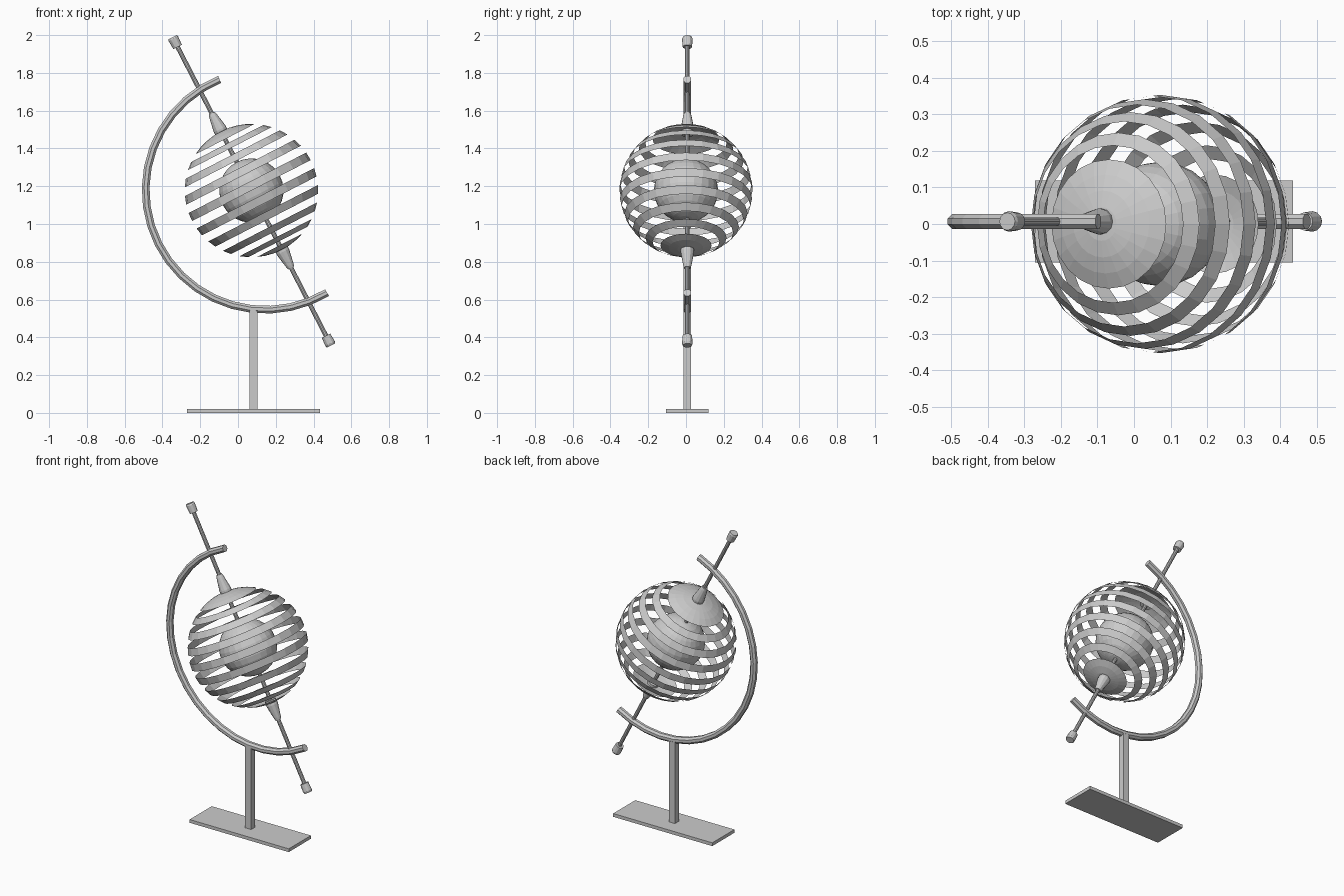
import bpy, math
from math import sin, cos, pi, radians
from mathutils import Matrix, Vector

if "Cube" in bpy.data.objects:
    bpy.data.objects.remove(bpy.data.objects["Cube"])

TILT = Matrix.Rotation(radians(-27.2), 4, 'Y')
CENTRE = Vector((0.071, 0, 1.177))
Y0 = 0.007            # stand and spindle sit very slightly behind the globe centre
R = 0.353


def make(name, verts, faces, matrix=Matrix.Identity(4)):
    me = bpy.data.meshes.new(name)
    me.from_pydata([matrix @ Vector(v) for v in verts], [], faces)
    me.update()
    ob = bpy.data.objects.new(name, me)
    bpy.context.collection.objects.link(ob)
    return ob


def lathe(name, profile, n, matrix):
    """Revolve (radius, height) points, ordered bottom to top, around local z."""
    verts = [(r * cos(2 * pi * i / n), r * sin(2 * pi * i / n), z)
             for r, z in profile for i in range(n)]
    faces = [(k * n + i, k * n + (i + 1) % n, (k + 1) * n + (i + 1) % n, (k + 1) * n + i)
             for k in range(len(profile) - 1) for i in range(n)]
    ob = make(name, verts, faces, matrix)
    me = ob.data
    import bmesh
    bm = bmesh.new()
    bm.from_mesh(me)
    bmesh.ops.remove_doubles(bm, verts=bm.verts, dist=1e-5)
    bm.to_mesh(me)
    bm.free()
    return ob


def box(name, lo, hi):
    bpy.ops.mesh.primitive_cube_add(size=1, location=[(a + b) / 2 for a, b in zip(lo, hi)])
    ob = bpy.context.object
    ob.name = name
    ob.scale = [b - a for a, b in zip(lo, hi)]
    return ob


def arc_profile(r, a0, a1, steps):
    """Sphere profile between two polar angles, bottom to top."""
    angs = [radians(a1 + (a0 - a1) * i / steps) for i in range(steps + 1)]
    return [(r * sin(a), r * cos(a)) for a in angs]


globe = Matrix.Translation(CENTRE) @ TILT
axis = Matrix.Translation(CENTRE + Vector((0, Y0, 0))) @ TILT

# slotted globe shell: two caps and eight rings
lathe("globe_top_cap", arc_profile(R, 0, 30, 4), 24, globe)
lathe("globe_bottom_cap", arc_profile(R, 157.5, 180, 3), 24, globe)
for i in range(8):
    a = 37.5 + 15 * i
    lathe(f"globe_ring_{i + 1}", arc_profile(R, a, a + 7.5, 1), 24, globe)

# inner ball
lathe("inner_ball", arc_profile(0.17, 0, 180, 16), 24, globe)

# spindle with flared sockets and end knobs
lathe("spindle", [(0, -0.88), (0.012, -0.88), (0.012, 0.88), (0, 0.88)], 10, axis)
for s, label, end in ((1, "top", 0.913), (-1, "bottom", 0.922)):
    socket = [(0, .335), (.034, .335), (.036, .365), (.03, .40), (.022, .445), (.018, .46), (0, .46)]
    knob = [(0, end - .058), (.025, end - .058), (.028, end - .01), (.024, end), (0, end)]
    for part, prof in (("socket", socket), ("knob", knob)):
        pts = prof if s > 0 else [(r, -z) for r, z in reversed(prof)]
        lathe(f"{label}_{part}", pts, 12, axis)

# curved arm: octagonal tube swept along an arc
n, steps, rad, tube = 8, 20, 0.634, 0.022
verts = []
for k in range(steps + 1):
    t = radians(112.5 + (301 - 112.5) * k / steps)
    for j in range(n):
        u = 2 * pi * (j + 0.5) / n
        d = rad + tube * cos(u)
        verts.append((0.145 + d * cos(t), Y0 + tube * sin(u), 1.18 + d * sin(t)))
faces = [(k * n + j, (k + 1) * n + j, (k + 1) * n + (j + 1) % n, k * n + (j + 1) % n)
         for k in range(steps) for j in range(n)]
faces += [tuple(range(n)), tuple(reversed(range(steps * n, steps * n + n)))]
make("curved_arm", verts, faces)

# post and base plate
box("post", (0.06, Y0 - 0.02, 0.015), (0.103, Y0 + 0.02, 0.555))
box("base_plate", (-0.27, Y0 - 0.112, 0), (0.434, Y0 + 0.112, 0.021))
